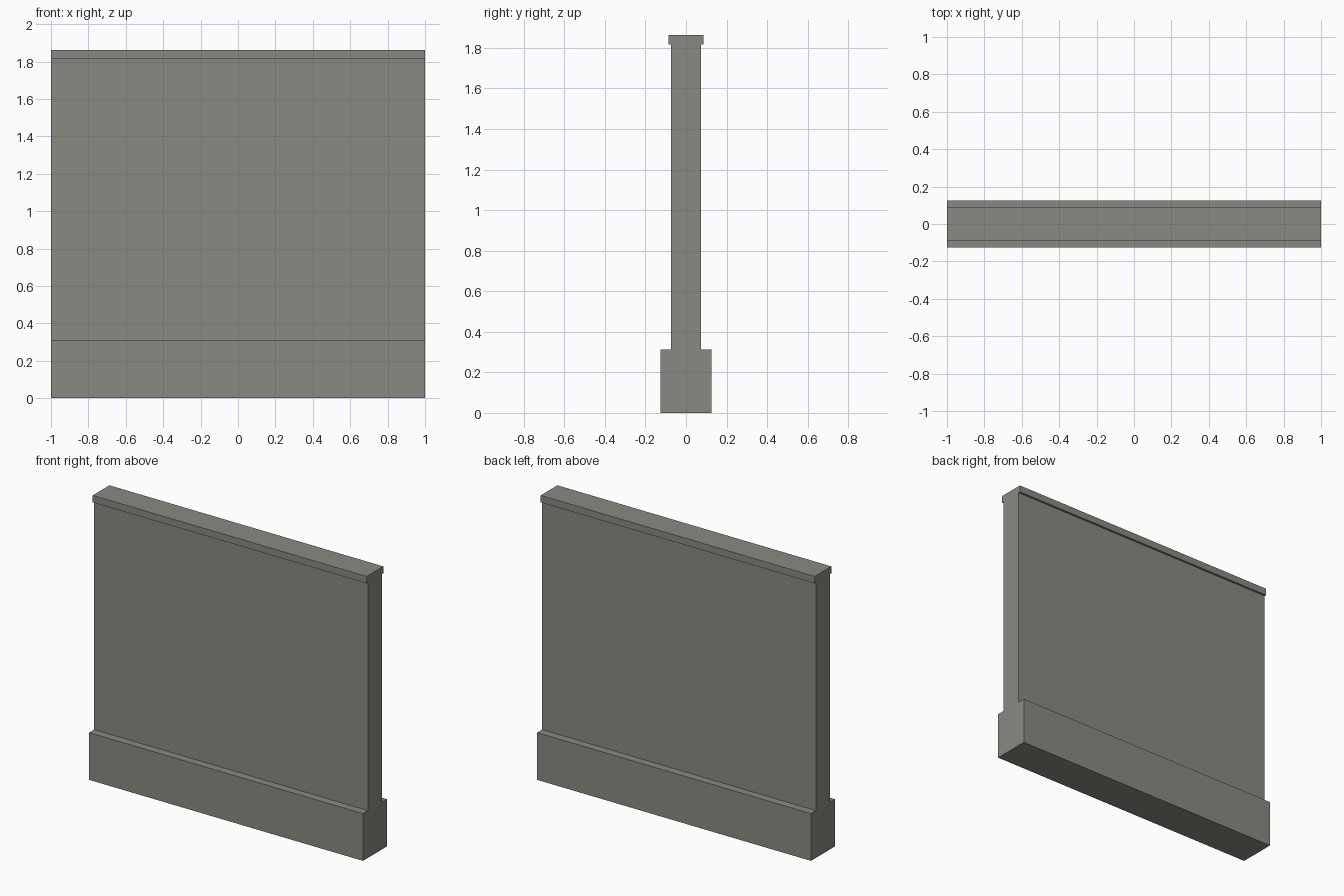
import bpy
import bmesh

cube = bpy.data.objects.get("Cube")
if cube:
    bpy.data.objects.remove(cube, do_unlink=True)

# Wall colour
stone = bpy.data.materials.new("grey_stone")
colour = (0.254, 0.254, 0.223, 1.0)
stone.diffuse_color = colour
stone.use_nodes = True
bsdf = next(n for n in stone.node_tree.nodes if n.type == "BSDF_PRINCIPLED")
bsdf.inputs["Base Color"].default_value = colour

# Half cross-section (depth, height): plinth, panel, then overhanging cap
LENGTH = 2.0
half = [(0.125, 0.0), (0.125, 0.312), (0.073, 0.312),
        (0.073, 1.817), (0.087, 1.817), (0.087, 1.863)]
section = half + [(-y, z) for y, z in reversed(half)]

# Sweep the mirrored section along the wall
bm = bmesh.new()
end = bm.faces.new([bm.verts.new((-LENGTH / 2, y, z)) for y, z in section])
swept = bmesh.ops.extrude_face_region(bm, geom=[end], use_keep_orig=True)
verts = [g for g in swept["geom"] if isinstance(g, bmesh.types.BMVert)]
bmesh.ops.translate(bm, verts=verts, vec=(LENGTH, 0, 0))
bmesh.ops.recalc_face_normals(bm, faces=bm.faces)

mesh = bpy.data.meshes.new("wall_segment")
bm.to_mesh(mesh)
bm.free()
mesh.materials.append(stone)
wall = bpy.data.objects.new("wall_segment", mesh)
bpy.context.collection.objects.link(wall)
